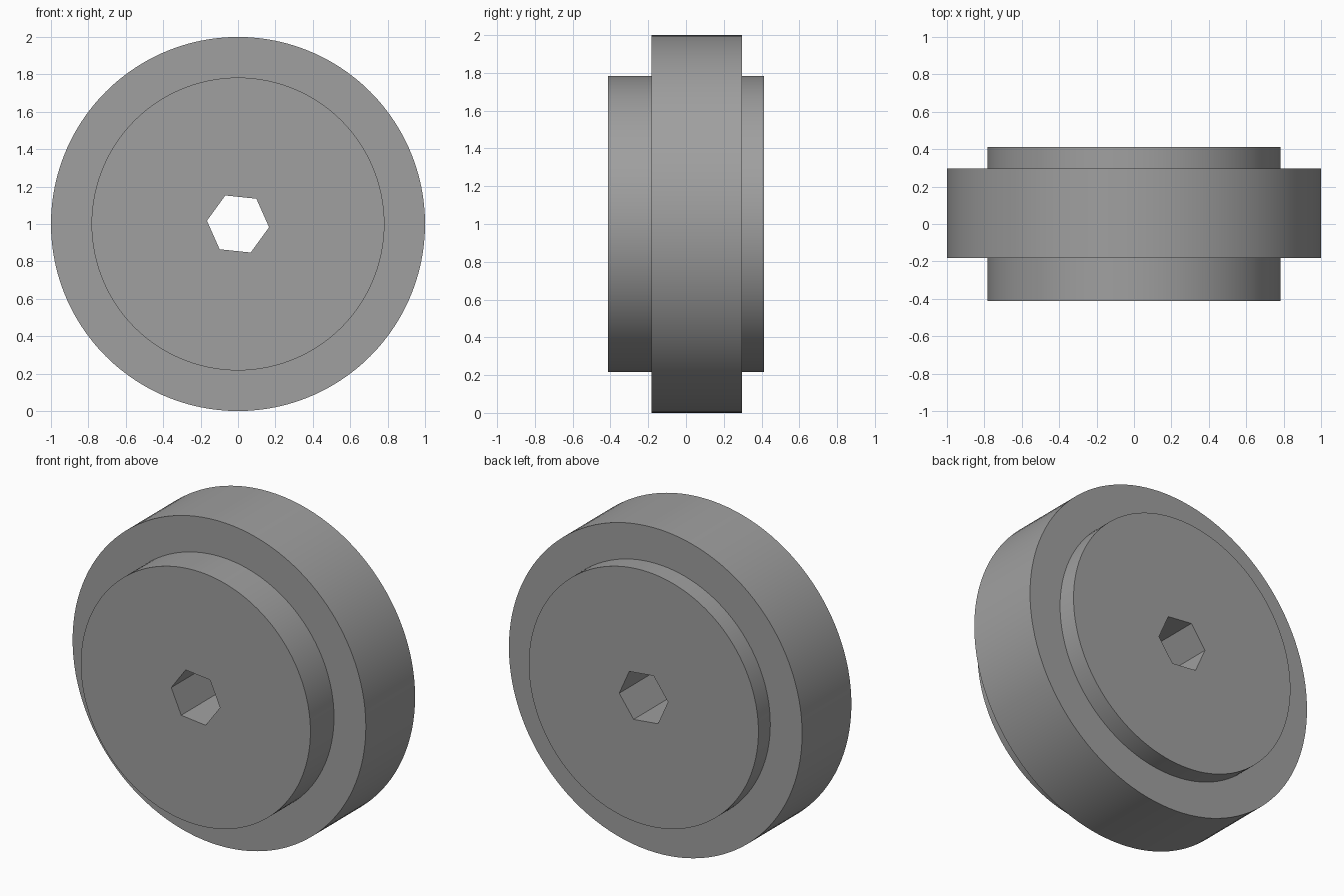
import bpy, bmesh, math

if "Cube" in bpy.data.objects:
    bpy.data.objects.remove(bpy.data.objects["Cube"])

SEGMENTS = 120          # multiple of six, so hexagon corners fall on samples
TURN = math.radians(-6)  # rotation of the hexagonal bore
CENTRE_Z = 1.0
HALF = 0.413

# Profile as (radius, y, is_hexagon), front bore edge round to the back bore edge
profile = [
    (0.167, -HALF, True),
    (0.783, -HALF, False),
    (0.783, -0.183, False),
    (1.0, -0.183, False),
    (1.0, 0.297, False),
    (0.783, 0.297, False),
    (0.783, HALF, False),
    (0.167, HALF, True),
]


def ring_point(radius, y, hexagon, i):
    a = 2 * math.pi * i / SEGMENTS
    if hexagon:
        # distance from centre to the flat side at this angle
        sixth = math.pi / 3
        radius *= math.cos(sixth / 2) / math.cos(a % sixth - sixth / 2)
    return (radius * math.cos(a + TURN), y, CENTRE_Z + radius * math.sin(a + TURN))


# Stepped wheel with a hexagonal through-bore
bm = bmesh.new()
rings = [[bm.verts.new(ring_point(*p, i)) for i in range(SEGMENTS)] for p in profile]
for k, ring in enumerate(rings):
    after = rings[(k + 1) % len(rings)]
    for i in range(SEGMENTS):
        j = (i + 1) % SEGMENTS
        bm.faces.new((ring[i], ring[j], after[j], after[i]))
bmesh.ops.recalc_face_normals(bm, faces=bm.faces)

mesh = bpy.data.meshes.new("stepped_wheel")
bm.to_mesh(mesh)
bm.free()
wheel = bpy.data.objects.new("stepped_wheel", mesh)
bpy.context.collection.objects.link(wheel)

# Plain grey
grey = bpy.data.materials.new("grey")
grey.diffuse_color = (0.35, 0.35, 0.35, 1)
grey.use_nodes = True
grey.node_tree.nodes["Principled BSDF"].inputs["Base Color"].default_value = grey.diffuse_color
mesh.materials.append(grey)

# Smooth round walls, sharp steps and bore corners
bpy.context.view_layer.objects.active = wheel
wheel.select_set(True)
bpy.ops.object.shade_smooth_by_angle(angle=math.radians(30))
